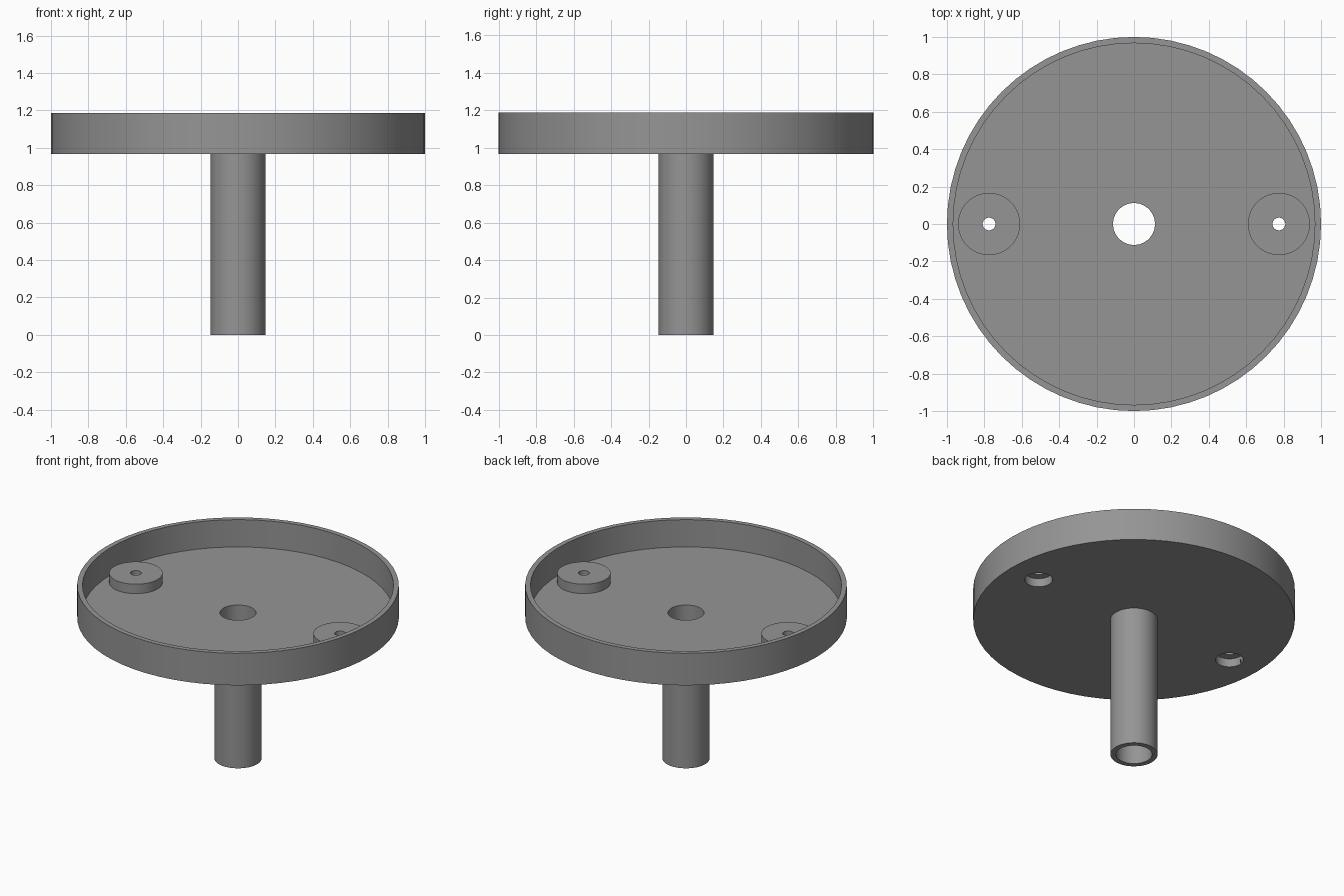
import bpy, bmesh, math

if "Cube" in bpy.data.objects:
    bpy.data.objects.remove(bpy.data.objects["Cube"])

SEG = 64
PLATE_BOTTOM, FLOOR, RIM_TOP = 0.967, 1.0, 1.187
BOSS_X, BOSS_TOP, RECESS_R, RECESS_TOP = 0.775, 1.065, 0.086, 1.024

grey = bpy.data.materials.new("grey")
grey.diffuse_color = (0.3, 0.3, 0.3, 1)
grey.use_nodes = True
grey.node_tree.nodes["Principled BSDF"].inputs["Base Color"].default_value = grey.diffuse_color


def lathe(name, profile, x=0.0, seg=SEG):
    """Revolve a closed (radius, z) profile around a vertical axis at x."""
    bm = bmesh.new()
    rings = []
    for r, z in profile:
        rings.append([bm.verts.new((r * math.cos(2 * math.pi * i / seg),
                                    r * math.sin(2 * math.pi * i / seg), z))
                      for i in range(seg)])
    for k, a in enumerate(rings):
        b = rings[(k + 1) % len(rings)]
        for i in range(seg):
            j = (i + 1) % seg
            bm.faces.new((a[i], a[j], b[j], b[i]))
    bmesh.ops.recalc_face_normals(bm, faces=bm.faces)
    mesh = bpy.data.meshes.new(name)
    bm.to_mesh(mesh)
    bm.free()
    mesh.materials.append(grey)
    obj = bpy.data.objects.new(name, mesh)
    obj.location.x = x
    bpy.context.collection.objects.link(obj)
    return obj


def activate(obj):
    bpy.ops.object.select_all(action='DESELECT')
    obj.select_set(True)
    bpy.context.view_layer.objects.active = obj


def smooth(obj):
    activate(obj)
    bpy.ops.object.shade_smooth_by_angle(angle=math.radians(30))


# Shallow tray with rim, hollow stem and through bore in one revolved body
tray = lathe("tray_with_stem", [
    (0.112, 0), (0.147, 0), (0.147, PLATE_BOTTOM), (1.0, PLATE_BOTTOM),
    (1.0, RIM_TOP), (0.967, RIM_TOP), (0.967, FLOOR), (0.112, FLOOR)])

for side, x in (("left", -BOSS_X), ("right", BOSS_X)):
    # Screw recess cut through the tray floor
    bpy.ops.mesh.primitive_cylinder_add(vertices=SEG, radius=RECESS_R, depth=0.1,
                                        location=(x, 0, PLATE_BOTTOM + 0.02))
    cutter = bpy.context.object
    cutter.hide_render = True
    activate(tray)
    cut = tray.modifiers.new("screw_recess", 'BOOLEAN')
    cut.operation = 'DIFFERENCE'
    cut.solver = 'EXACT'
    cut.object = cutter
    bpy.ops.object.modifier_apply(modifier=cut.name)
    bpy.data.objects.remove(cutter)

    # Raised boss with a small screw hole and a recess underneath
    smooth(lathe(side + "_screw_boss", [
        (RECESS_R, FLOOR), (0.166, FLOOR), (0.166, BOSS_TOP),
        (0.034, BOSS_TOP), (0.034, RECESS_TOP), (RECESS_R, RECESS_TOP)], x))

smooth(tray)
